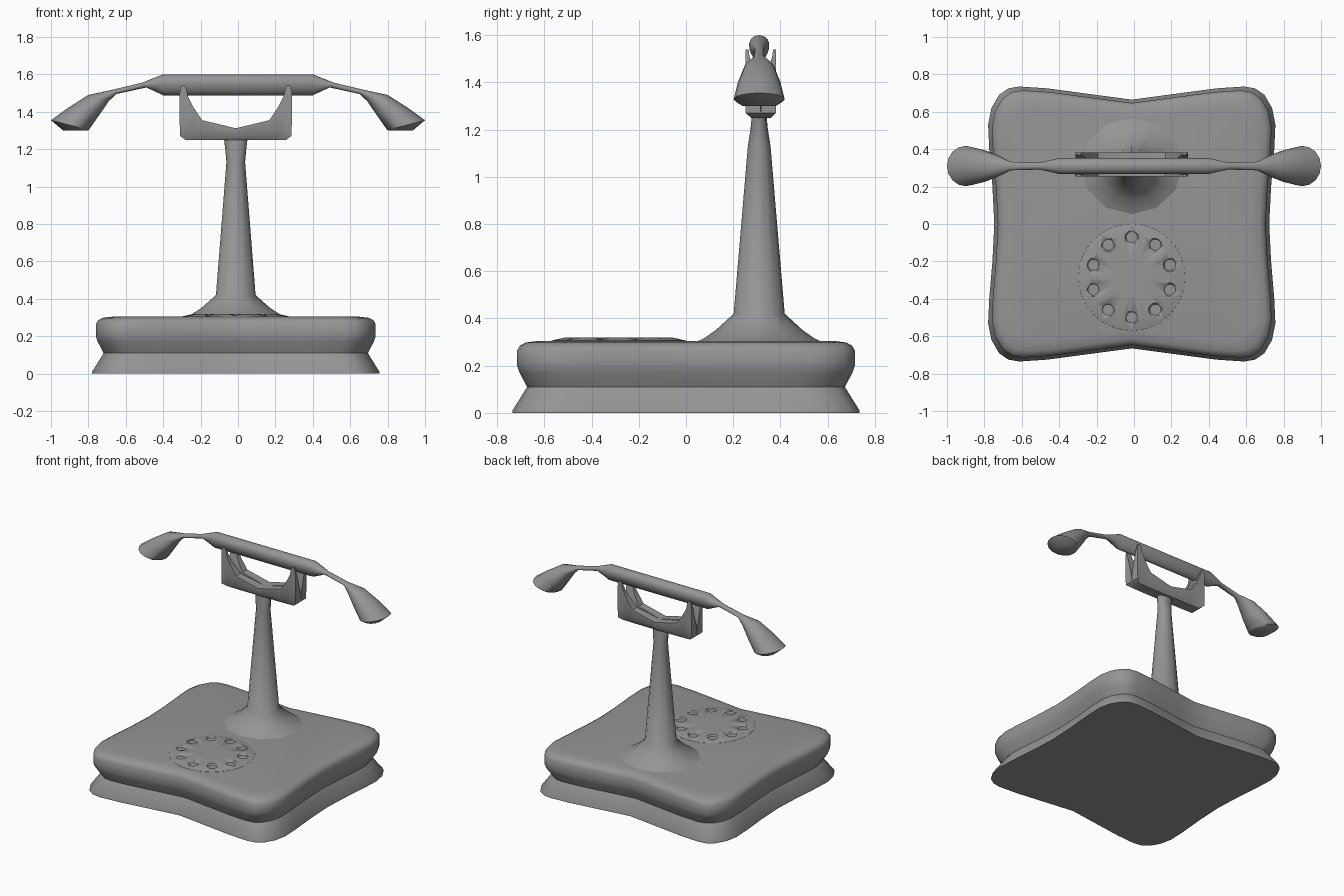
import bpy, bmesh, math

cube = bpy.data.objects.get("Cube")
if cube:
    bpy.data.objects.remove(cube, do_unlink=True)

grey = bpy.data.materials.new("mid grey")
grey.use_nodes = True
GREY = (0.3, 0.3, 0.3, 1)
grey.diffuse_color = GREY
grey.node_tree.nodes["Principled BSDF"].inputs["Base Color"].default_value = GREY


def loft(name, rings, angle=35):
    """Skin a list of equal-length closed rings and cap both ends."""
    bm = bmesh.new()
    rows = [[bm.verts.new(p) for p in ring] for ring in rings]
    for a, b in zip(rows, rows[1:]):
        for i in range(len(a)):
            j = (i + 1) % len(a)
            bm.faces.new((a[i], a[j], b[j], b[i]))
    bm.faces.new(rows[0][::-1])
    bm.faces.new(rows[-1])
    bmesh.ops.remove_doubles(bm, verts=bm.verts, dist=0.0001)
    bmesh.ops.recalc_face_normals(bm, faces=bm.faces)
    mesh = bpy.data.meshes.new(name)
    bm.to_mesh(mesh)
    bm.free()
    mesh.materials.append(grey)
    obj = bpy.data.objects.new(name, mesh)
    bpy.context.collection.objects.link(obj)
    bpy.ops.object.select_all(action='DESELECT')
    bpy.context.view_layer.objects.active = obj
    obj.select_set(True)
    bpy.ops.object.shade_smooth_by_angle(angle=math.radians(angle))
    return obj


def ellipse(cx, cy, z, rx, ry, n=24):
    return [(cx + rx * math.cos(t), cy + ry * math.sin(t), z)
            for t in (2 * math.pi * i / n for i in range(n))]


CX = -0.012    # the stand sits slightly off the handset's centre
STEM_Y = 0.31

# Base: a pinched square outline, stacked with a waist
quarter = [(0, 0.665), (0.15, 0.685), (0.3, 0.705), (0.45, 0.725), (0.6, 0.735), (0.66, 0.725),
           (0.71, 0.69), (0.75, 0.62), (0.768, 0.53), (0.762, 0.4), (0.745, 0.2), (0.735, 0)]
half = quarter + [(x, -y) for x, y in quarter[-2::-1]]
outline = half + [(-x, y) for x, y in half[-2:0:-1]]
layers = [(0, 0), (0.01, 0), (0.11, 0.062), (0.17, 0.03), (0.2, 0.02), (0.265, 0.02),
          (0.285, 0.032), (0.298, 0.055), (0.305, 0.11)]
loft("base", [[(CX + x * (1 - d / 0.77), y * (1 - d / 0.735), z) for x, y in outline]
              for z, d in layers], 50)

# Stem: flared foot, tapering column and a small spread under the cradle
stem = [(0.295, 0.3, 0.28), (0.315, 0.24, 0.235), (0.35, 0.185, 0.185), (0.42, 0.106, 0.108),
        (1.13, 0.05, 0.048), (1.2, 0.056, 0.037), (1.27, 0.065, 0.03)]
loft("stem", [ellipse(CX, STEM_Y, z, rx, ry, 12) for z, rx, ry in stem], 45)

# Dial: low disc with a ring of scooped finger holes
DIAL = (CX, -0.285)
dial = loft("dial", [ellipse(*DIAL, z, r, r, 40) for z, r in
                     ((0.295, 0.29), (0.306, 0.285), (0.319, 0.23), (0.32, 0.1))])
for i in range(10):
    t = math.pi / 2 + i * math.pi / 5
    hole = loft("hole_cutter", [ellipse(DIAL[0] + 0.215 * math.cos(t), DIAL[1] + 0.215 * math.sin(t),
                                        z, r, r, 12) for z, r in ((0.309, 0.03), (0.335, 0.05))])
    hole.hide_render = True
    cut = dial.modifiers.new("hole", 'BOOLEAN')
    cut.operation = 'DIFFERENCE'
    cut.object = hole
    bpy.context.view_layer.objects.active = dial
    bpy.ops.object.modifier_apply(modifier=cut.name)
    bpy.data.objects.remove(hole, do_unlink=True)

# Cradle: front and back U-plates that meet at the bottom and part into prongs
pairs = [((0, 1.248), (0, 1.312)), ((0.18, 1.248), (0.18, 1.355)), ((0.27, 1.25), (0.21, 1.4)),
         ((0.297, 1.27), (0.23, 1.43)), ((0.3, 1.34), (0.255, 1.48)),
         ((0.3, 1.5), (0.265, 1.525)), ((0.293, 1.54), (0.272, 1.54))]
stations = [(-1, p) for p in pairs[:0:-1]] + [(1, p) for p in pairs]
for name, side in (("front_cradle", -1), ("back_cradle", 1)):
    rings = []
    for sx, (outer, inner) in stations:
        ring = []
        for (x, z), far in ((outer, 1), (inner, 1), (inner, 0), (outer, 0)):
            near = 0.052 * min(1, max(0, (z - 1.32) / 0.2))
            depth = (0.04 if z < 1.26 else 0.064) if far else near
            ring.append((CX + sx * x, STEM_Y + 0.007 + side * depth, z))
        # a rounded shoulder on the lower outer edge
        (ax, ay, az), (bx, by, bz) = ring[0], ring[1]
        shoulder = (ax * 0.65 + bx * 0.35, by, az * 0.65 + bz * 0.35)
        rings.append(ring[:1] + [shoulder] + ring[1:])
    loft(name, rings, 40)

# Handset: (top x, top z, bottom x, bottom z, half depth, extra width at the top)
sections = [(0, 1.6, 0, 1.488, 0.042, 0.25), (0.4, 1.6, 0.4, 1.488, 0.042, 0.25),
            (0.515, 1.555, 0.49, 1.53, 0.019, 0), (0.67, 1.518, 0.65, 1.495, 0.023, 0),
            (0.8, 1.49, 0.69, 1.458, 0.06, 0), (0.91, 1.42, 0.742, 1.382, 0.09, 0),
            (1.0, 1.355, 0.798, 1.302, 0.108, 0), (0.935, 1.3, 0.81, 1.299, 0.07, 0)]


def handset_ring(side, tx, tz, bx, bz, ry, k):
    ring = []
    for i in range(16):
        t = 2 * math.pi * i / 16
        c, s = math.cos(t), math.sin(t)
        ring.append((side * ((tx + bx) / 2 + c * (tx - bx) / 2), STEM_Y + ry * s * (1 + k * c),
                     (tz + bz) / 2 + c * (tz - bz) / 2))
    return ring


loft("handset", [handset_ring(-1, *s) for s in sections[:0:-1]]
     + [handset_ring(1, *s) for s in sections], 45)
